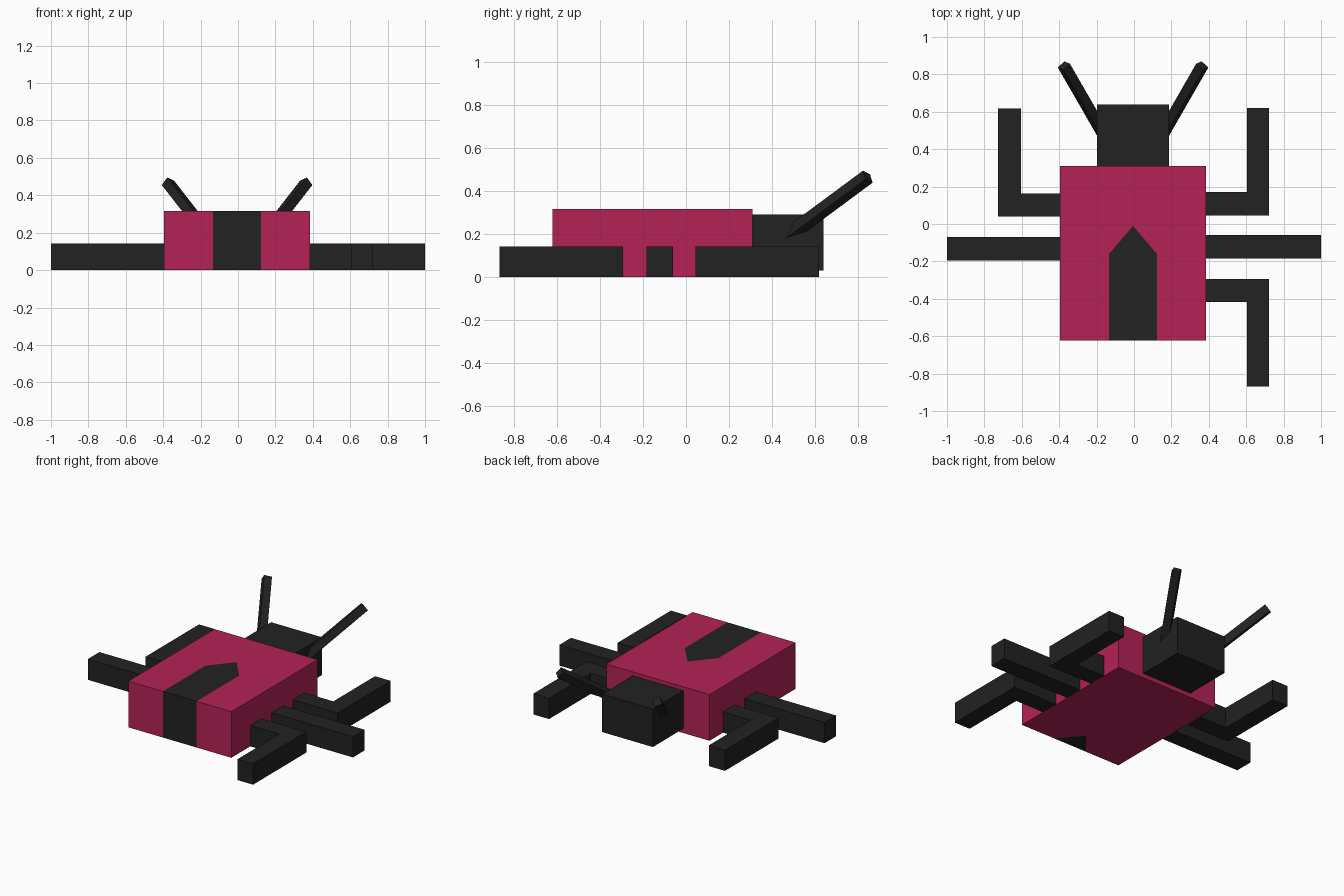
import bpy, bmesh, math
from mathutils import Vector

if "Cube" in bpy.data.objects:
    bpy.data.objects.remove(bpy.data.objects["Cube"])


def material(name, rgb):
    m = bpy.data.materials.new(name)
    m.diffuse_color = (*rgb, 1)
    m.use_nodes = True
    m.node_tree.nodes["Principled BSDF"].inputs["Base Color"].default_value = m.diffuse_color
    return m


RED = material("crimson", (0.46, 0.016, 0.095))
BLACK = material("charcoal", (0.0159, 0.0159, 0.0159))
MID = -0.005  # symmetry plane of the body


def finish(name, bm, *mats):
    bmesh.ops.recalc_face_normals(bm, faces=bm.faces)
    me = bpy.data.meshes.new(name)
    bm.to_mesh(me)
    bm.free()
    for m in mats:
        me.materials.append(m)
    ob = bpy.data.objects.new(name, me)
    bpy.context.collection.objects.link(ob)
    return ob


def prism(name, outline, z0, z1, mat):
    """Extrude a flat outline from z0 up to z1."""
    bm = bmesh.new()
    face = bm.faces.new([bm.verts.new((x, y, z0)) for x, y in outline])
    top = bmesh.ops.extrude_face_region(bm, geom=[face], use_keep_orig=True)["geom"]
    for v in top:
        if isinstance(v, bmesh.types.BMVert):
            v.co.z = z1
    return finish(name, bm, mat)


def rect(x0, x1, y0, y1):
    return [(x0, y0), (x1, y0), (x1, y1), (x0, y1)]


# Body: crimson box with the wing-gap stripe cut into top, front and underside
XL, XR, YF, YB, H = -0.395, 0.385, -0.622, 0.31, 0.316
SL, SR = -0.133, 0.122
bm = bmesh.new()


def ring(stripe_inner, z):
    def v(p):
        return bm.verts.new((*p, z))
    stripe = [v((SL, YF))] + [v(p) for p in stripe_inner] + [v((SR, YF))]
    a, b, c, d = v((XL, YF)), v((XR, YF)), v((XR, YB)), v((XL, YB))
    bm.faces.new([a] + stripe + [b, c, d])
    bm.faces.new(stripe).material_index = 1
    return [a, stripe[0], stripe[-1], b, c, d]


low = ring([(MID, -0.47)], 0)
high = ring([(SL, -0.16), (MID, -0.01), (SR, -0.16)], H)
for i in range(6):
    j = (i + 1) % 6
    side = bm.faces.new((low[i], low[j], high[j], high[i]))
    side.material_index = 1 if i == 1 else 0
finish("body", bm, RED, BLACK)

# Head
prism("head", rect(-0.197, 0.186, YB, 0.64), 0.03, 0.29, BLACK)

# Legs: bent ones are L-shaped outlines; the rear left leg is absent
LEG = 0.142


def bent_leg(name, body_x, out_x, knee_x, root_y, bend_y, tip_y):
    prism(name, [(body_x, root_y), (out_x, root_y), (out_x, tip_y),
                 (knee_x, tip_y), (knee_x, bend_y), (body_x, bend_y)], 0, LEG, BLACK)


bent_leg("front_leg_right", XR, 0.722, 0.603, 0.045, 0.17, 0.62)
bent_leg("front_leg_left", XL, -0.727, -0.605, 0.039, 0.164, 0.617)
bent_leg("rear_leg_right", XR, 0.722, 0.603, -0.293, -0.417, -0.868)
prism("middle_leg_right", rect(XR, 1.0, -0.185, -0.06), 0, LEG, BLACK)
prism("middle_leg_left", rect(-1.0, XL, -0.195, -0.07), 0, LEG, BLACK)

# Antennae: square rods, rolled about their axis, mirrored
axis = Vector((0.42, 0.73, 0.54)).normalized()
flat = Vector((0.73, -0.42, 0)).normalized()
up = flat.cross(axis)
roll = math.radians(21.6)
e1 = flat * math.cos(roll) + up * math.sin(roll)
e2 = axis.cross(e1)
tip = Vector((0.365, 0.847, 0.467))
for name, sign in (("antenna_right", 1), ("antenna_left", -1)):
    bm = bmesh.new()
    bmesh.ops.create_cube(bm, size=1)
    for v in bm.verts:
        p = tip + axis * (v.co.z - 0.5) * 0.55 + (e1 * v.co.x + e2 * v.co.y) * 0.051
        v.co = (MID + sign * (p.x - MID) if sign < 0 else p.x, p.y, p.z)
    finish(name, bm, BLACK)
